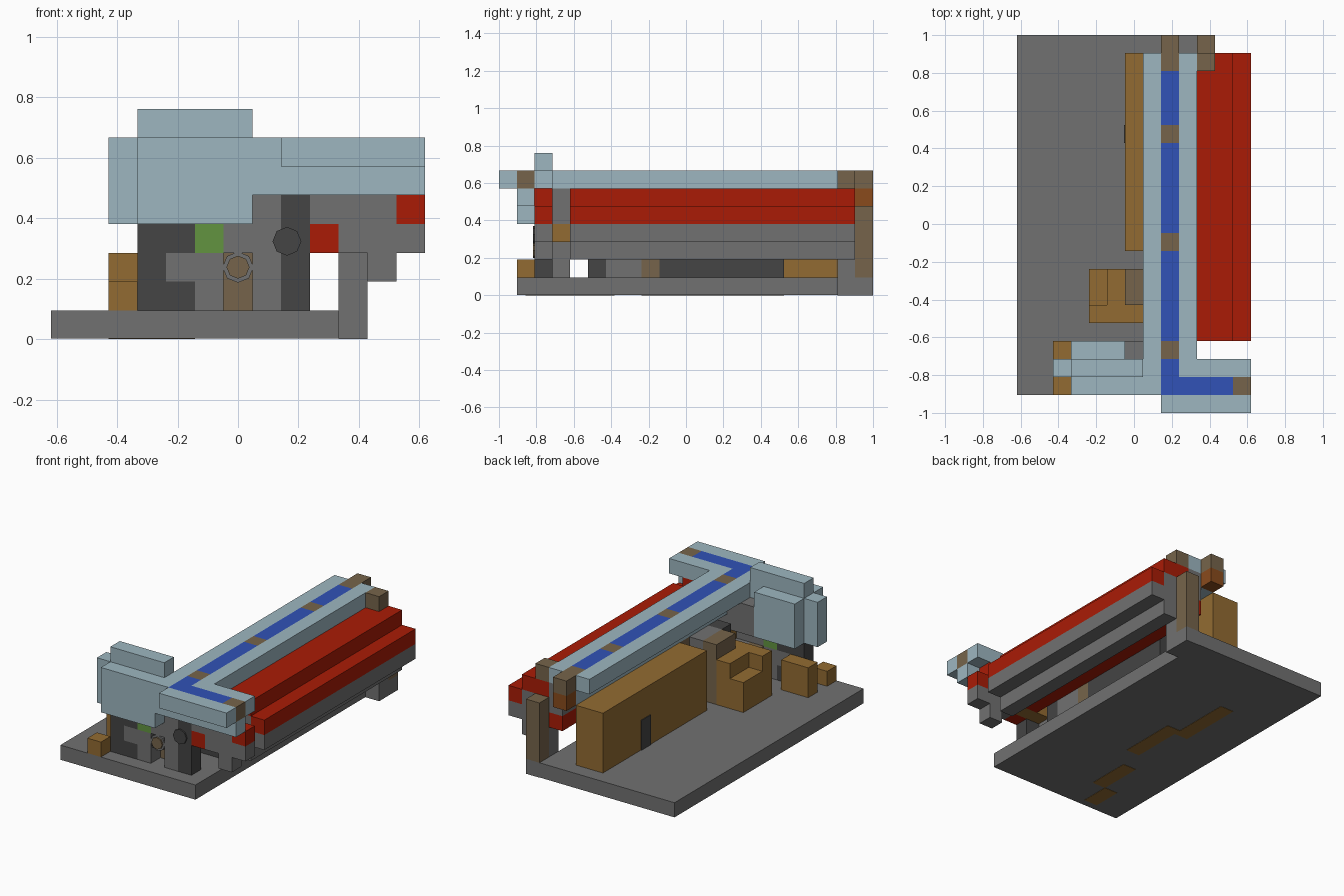
import bpy
import math

U = 2 / 21  # size of one block

cube = bpy.data.objects.get("Cube")
if cube:
    bpy.data.objects.remove(cube, do_unlink=True)


def material(name, red, green, blue):
    mat = bpy.data.materials.new(name)
    colour = [(c / 255) ** 2.2 for c in (red, green, blue)] + [1]
    mat.use_nodes = True
    mat.diffuse_color = colour
    mat.node_tree.nodes["Principled BSDF"].inputs["Base Color"].default_value = colour
    return mat


stone = material("stone grey", 112, 112, 112)
dark = material("dark grey", 70, 70, 70)
plank = material("plank brown", 145, 107, 53)
bark = material("bark brown", 117, 100, 76)
rust = material("reddish brown", 136, 76, 34)
red = material("red", 168, 33, 14)
ice = material("pale blue", 156, 181, 191)
water = material("deep blue", 52, 83, 182)
green = material("green", 98, 146, 66)


def place(x, y, z):
    return ((x - 6.5) * U, (y - 10.5) * U, z * U)


def box(name, mat, xs, ys, zs):
    """Box spanning three block ranges."""
    mid = [sum(r) / 2 for r in (xs, ys, zs)]
    bpy.ops.mesh.primitive_cube_add(size=1, location=place(*mid))
    ob = bpy.context.object
    ob.name = name
    ob.scale = [(r[1] - r[0]) * U for r in (xs, ys, zs)]
    bpy.ops.object.transform_apply(location=False, rotation=False, scale=True)
    ob.data.materials.append(mat)
    return ob


def drum(name, mat, radius, x, z, ys):
    """Eight-sided drum lying along y."""
    bpy.ops.mesh.primitive_cylinder_add(
        vertices=8, radius=radius * U, depth=(ys[1] - ys[0]) * U,
        location=place(x, sum(ys) / 2, z),
        rotation=(math.pi / 2, 0, 0))
    ob = bpy.context.object
    ob.name = name
    ob.data.materials.append(mat)


# Ground slab with its corner foot
box("ground_slab", stone, (0, 10), (1, 21), (0.02, 1))
box("corner_foot", stone, (10, 11), (19, 21), (0, 1))
box("corner_pillar", stone, (10, 11), (19, 20), (1, 3))
box("corner_post", bark, (10, 11), (20, 21), (1, 5))
for label, xs, ys in (("back", (3, 4), (11.5, 16)), ("middle", (4, 5), (8, 12)),
                      ("front", (3, 4), (3.5, 6.5)), ("corner", (2, 3), (1.5, 3.5))):
    box("underside_patch_" + label, plank, xs, ys, (0, 0.06))

# Stepped hull: a front slice and a long body with the same section
for label, ys in (("front_slice", (2, 3)), ("long_body", (4, 20))):
    box(label + "_keel", stone, (11, 12), ys, (2, 3))
    box(label + "_ledge", stone, (10, 13), ys, (3, 4))
    box(label + "_core", stone, (9, 12), ys, (4, 5))
    box(label + "_inner_wall", stone, (9, 10), ys, (5, 6))
    box(label + "_inner_red", red, (9, 10), ys, (3, 4))
    box(label + "_lower_red", red, (12, 13), ys, (4, 5))
    box(label + "_upper_red", red, (10, 12), ys, (5, 6))
box("slice_link", stone, (6, 10), (3, 4), (4, 6))
box("slice_link_beam", plank, (8, 10), (3, 4), (3, 4))

# Long water channel with log caps
box("channel_left_rim", ice, (9, 10), (3, 20), (6, 7))
box("channel_right_rim", ice, (7, 8), (1, 20), (6, 7))
box("channel_floor", ice, (8, 9), (2, 20), (5, 6))
start = 2
for cap in (3, 9, 15, 19):
    box("channel_water", water, (8, 9), (start, cap), (6, 7))
    box("channel_cap", bark, (8, 9), (cap, cap + 1), (6, 7))
    start = cap + 1
box("channel_end_log", bark, (8, 9), (20, 21), (6, 7))
box("channel_end_hanger", rust, (8, 9), (20, 21), (5, 6))
box("side_log", bark, (10, 11), (19, 20), (6, 7))

# Short arm of the channel
box("arm_front_rim", ice, (8, 13), (0, 1), (6, 7))
box("arm_back_rim", ice, (9, 13), (2, 3), (6, 7))
box("arm_floor", ice, (7, 13), (1, 2), (5, 6))
box("arm_water", water, (8, 12), (1, 2), (6, 7))
box("arm_cap", bark, (12, 13), (1, 2), (6, 7))

# Pale tank at the front
box("tank_front", ice, (3, 7), (1, 2), (4, 7))
box("tank_middle", ice, (2, 7), (2, 3), (4, 7))
box("tank_back", ice, (3, 6), (3, 4), (4, 7))
box("tank_ridge", ice, (3, 7), (2, 3), (7, 8))

# Machinery under the tank
box("outer_pillar", dark, (3, 4), (2, 3), (1, 4))
box("low_block", dark, (4, 5), (2, 3), (1, 2))
box("upper_block", dark, (4, 5), (2, 3), (3, 4))
box("arch_foot", stone, (5, 6), (2, 3), (1, 2))
box("arch_bar", stone, (4, 6), (2, 3), (2, 3))
box("green_block", green, (5, 6), (2, 3), (3, 4))
box("arch_top", stone, (6, 8), (2, 3), (3, 5))
box("arch_side", stone, (7, 8), (2, 4), (1, 3))
box("arch_log", bark, (6, 7), (3, 4), (1, 3))
box("inner_pillar", dark, (8, 9), (2, 3), (1, 5))
drum("axle_ring", stone, 0.54, 6.5, 2.5, (2, 3))
drum("axle_hub", bark, 0.4, 6.5, 2.5, (1.9, 2))
drum("dark_wheel", dark, 0.5, 8.2, 3.4, (1.9, 2))

# Plank crates by the front corner
box("small_crate", plank, (2, 3), (1, 2), (1, 2))
box("tall_crate", plank, (2, 4), (3, 4), (1, 3))

# Stepped plank stack
box("stack_low", plank, (4, 5), (6, 8), (1, 3))
box("stack_middle", plank, (5, 6), (6, 8), (1, 4))
box("stack_log", bark, (6, 7), (6, 8), (1, 5))
box("stack_front", plank, (4, 7), (5, 6), (1, 4))
box("stack_stone", stone, (7, 9), (6, 8), (1, 5))
box("stack_dark", dark, (7, 9), (5, 6), (1, 5))
box("stack_post", bark, (8, 9), (8, 9), (1, 5))

# Long plank wall with its doorway and dark backing
box("long_wall", plank, (6, 8), (9, 20), (1, 5))
box("wall_backing", dark, (8, 9), (9, 16), (1, 5))
box("doorway", dark, (5.95, 6), (15, 16), (1, 3))
